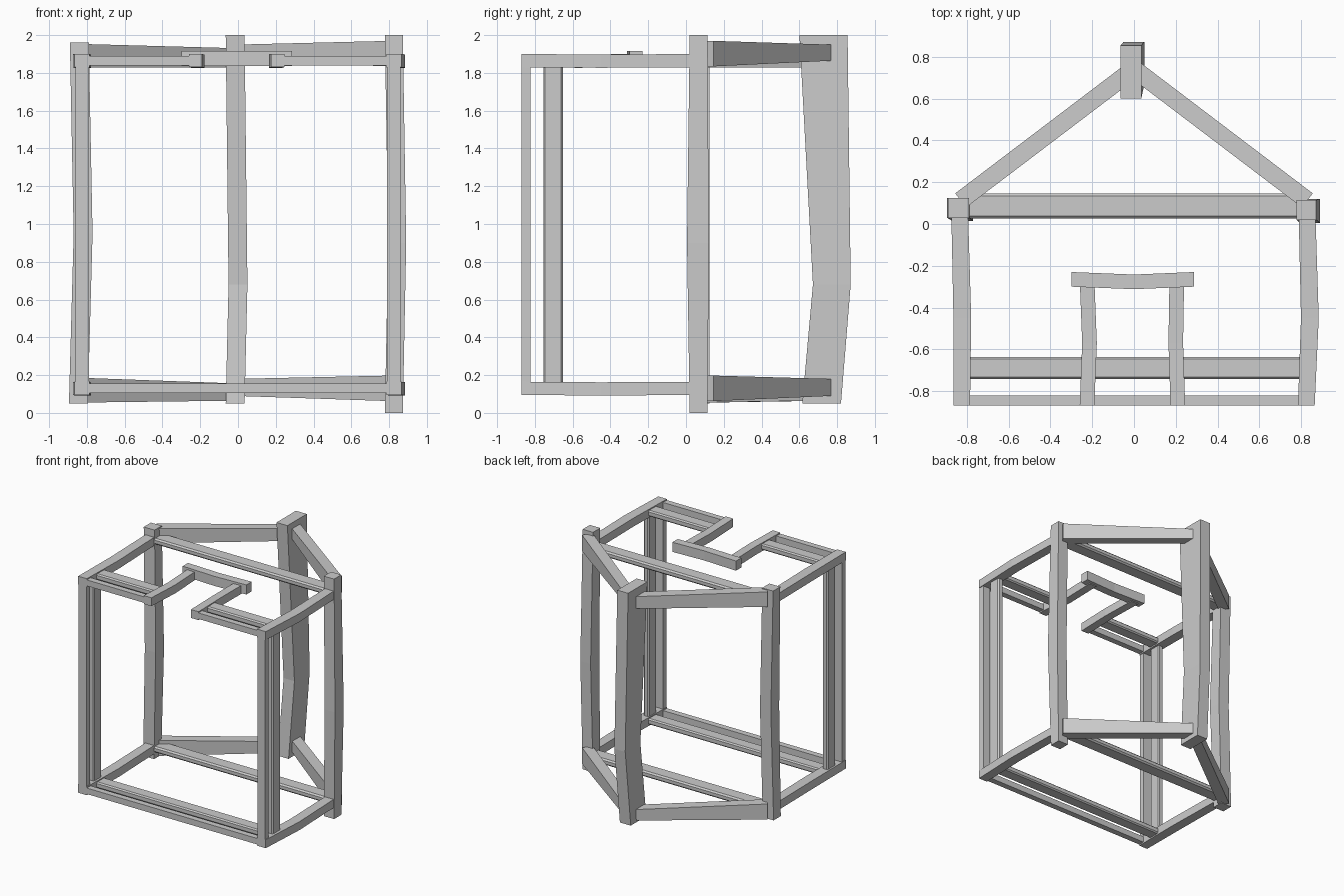
import bpy
import bmesh
from mathutils import Vector

cube = bpy.data.objects.get("Cube")
if cube:
    bpy.data.objects.remove(cube)

timber = bpy.data.materials.new("grey timber")
timber.use_nodes = True
GREY = (0.6, 0.6, 0.6, 1)
timber.diffuse_color = GREY
timber.node_tree.nodes["Principled BSDF"].inputs["Base Color"].default_value = GREY

X, Y, Z = Vector((1, 0, 0)), Vector((0, 1, 0)), Vector((0, 0, 1))


def beam(name, sections, u, v, bevel=0):
    """Loft rectangles (centre, width along u, depth along v) into a beam."""
    bm = bmesh.new()
    rings = []
    for centre, w, d in sections:
        c = Vector(centre)
        rings.append([bm.verts.new(c + u * w * i / 2 + v * d * j / 2)
                      for i, j in ((-1, -1), (1, -1), (1, 1), (-1, 1))])
    for a, b in zip(rings, rings[1:]):
        for k in range(4):
            n = (k + 1) % 4
            bm.faces.new((a[k], a[n], b[n], b[k]))
    bm.faces.new(rings[0][::-1])
    bm.faces.new(rings[-1])
    bmesh.ops.recalc_face_normals(bm, faces=bm.faces)
    mesh = bpy.data.meshes.new(name)
    bm.to_mesh(mesh)
    bm.free()
    mesh.materials.append(timber)
    obj = bpy.data.objects.new(name, mesh)
    bpy.context.collection.objects.link(obj)
    if bevel:
        mod = obj.modifiers.new("chamfer", "BEVEL")
        mod.width = bevel
        mod.segments = 1
    return obj


# Upright posts, slightly bent like hewn logs
beam("left_post", [((0.825, 0.067, 0), 0.095, 0.095),
                   ((0.843, 0.063, 0.9), 0.095, 0.115),
                   ((0.825, 0.067, 2), 0.095, 0.095)], X, Y)
beam("right_post", [((-0.845, 0.077, 0.05), 0.1, 0.095),
                    ((-0.82, 0.07, 0.95), 0.1, 0.11),
                    ((-0.84, 0.077, 1.96), 0.1, 0.095)], X, Y)
beam("rear_post", [((-0.015, 0.718, 0.05), 0.1, 0.205),
                   ((0, 0.772, 0.68), 0.1, 0.2),
                   ((-0.015, 0.728, 2), 0.1, 0.255)], X, Y)

# Diagonal beams from the side posts to the rear post
for side, label, level, z0, h0, z1, h1 in (
        (1, "left", "upper", 1.902, 0.135, 1.907, 0.085),
        (1, "left", "lower", 0.13, 0.135, 0.135, 0.09),
        (-1, "right", "upper", 1.89, 0.125, 1.88, 0.1),
        (-1, "right", "lower", 0.12, 0.13, 0.11, 0.09)):
    start, end = Vector((side * 0.83, 0.113, z0)), Vector((side * 0.01, 0.735, z1))
    along = (end - start) * Vector((1, 1, 0)).x
    across = along.cross(Z).normalized()
    beam(f"{label}_{level}_diagonal", [(start, 0.085, h0), (end, 0.085, h1)], across, Z)

RAILS = (("lower", 0.13), ("upper", 1.865))

for level, z in RAILS:
    # Side rails running to the front corners
    for label, xs in (("left", (0.828, 0.842, 0.825)), ("right", (-0.835, -0.822, -0.825))):
        beam(f"{label}_{level}_side_rail",
             [((xs[0], 0.07, z), 0.08, 0.07),
              ((xs[1], -0.45, z - 0.003), 0.085, 0.07),
              ((xs[2], -0.87, z), 0.08, 0.07)], X, Z)
    # Cross rail between the posts
    beam(f"{level}_cross_rail", [((-0.83, 0.087, z), 0.12, 0.05),
                                 ((0.83, 0.087, z), 0.12, 0.05)], Y, Z, 0.012)
    # Front and inner rails, with a gap at the top
    spans = [(-0.82, 0.82)] if level == "lower" else [(-0.82, -0.22), (0.21, 0.82)]
    for n, (a, b) in enumerate(spans):
        beam(f"{level}_front_rail_{n}", [((a, -0.845, z), 0.05, 0.05),
                                         ((b, -0.845, z), 0.05, 0.05)], Y, Z)
        beam(f"{level}_inner_rail_{n}", [((a, -0.69, z), 0.105, 0.05),
                                         ((b, -0.69, z), 0.105, 0.05)], Y, Z, 0.01)

# Front and inner uprights
for side, label in ((1, "left"), (-1, "right")):
    x = side * 0.825
    beam(f"{label}_front_upright", [((x, -0.847, 0.13), 0.07, 0.046),
                                    ((x, -0.847, 1.86), 0.07, 0.046)], X, Y)
    beam(f"{label}_inner_upright", [((x, -0.703, 0.13), 0.05, 0.105),
                                    ((x, -0.703, 1.86), 0.05, 0.105)], X, Y, 0.01)

# Top opening: two short arms and the bar across them
for label, xs in (("left", (0.21, 0.2, 0.205)), ("right", (-0.225, -0.213, -0.225))):
    beam(f"{label}_opening_arm", [((xs[0], -0.87, 1.865), 0.07, 0.07),
                                  ((xs[1], -0.57, 1.862), 0.07, 0.07),
                                  ((xs[2], -0.26, 1.865), 0.07, 0.07)], X, Z)
beam("opening_bar", [((-0.3, -0.265, 1.877), 0.07, 0.08),
                     ((0, -0.277, 1.877), 0.07, 0.08),
                     ((0.287, -0.265, 1.877), 0.07, 0.08)], Y, Z)
